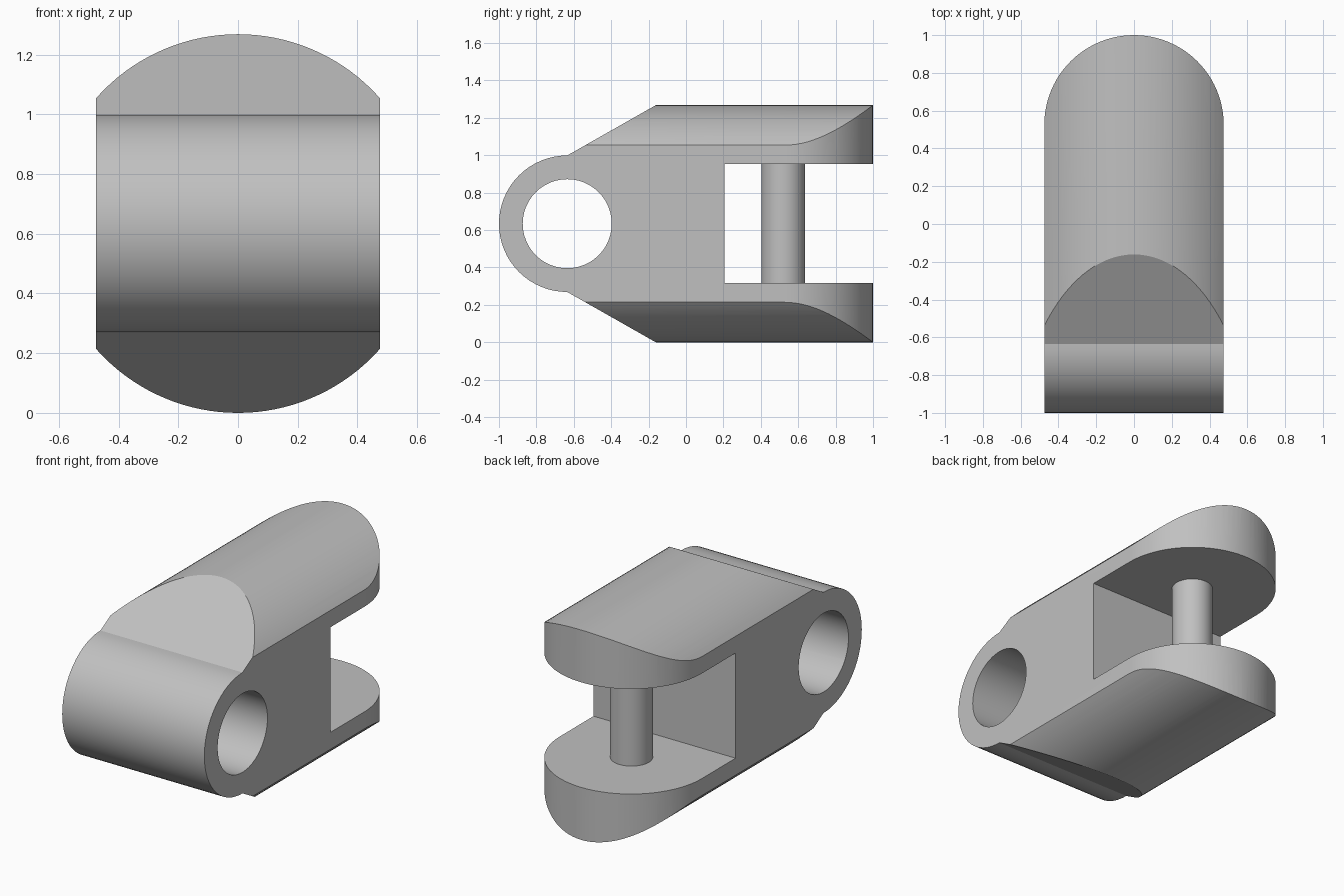
import bpy, bmesh, math

if "Cube" in bpy.data.objects:
    bpy.data.objects.remove(bpy.data.objects["Cube"])

MID = 0.634           # height of the centre line
HALF_WIDTH = 0.475
EYE_Y = -0.635        # centre of the cross hole
PIN_Y = 0.525         # centre of the fork pin

grey = bpy.data.materials.new("plain_grey")
grey.use_nodes = True
grey.diffuse_color = (0.53, 0.53, 0.53, 1)
grey.node_tree.nodes["Principled BSDF"].inputs["Base Color"].default_value = (0.53, 0.53, 0.53, 1)


def arc(cu, cv, r, start, end, steps):
    """Points on an arc, angles in degrees."""
    angles = [math.radians(start + (end - start) * i / steps) for i in range(steps + 1)]
    return [(cu + r * math.cos(a), cv + r * math.sin(a)) for a in angles]


def circle(cu, cv, r, sides):
    return arc(cu, cv, r, 0, 360, sides)[:-1]


def prism(name, outline, axis, low, high):
    """Extrude a closed outline along one axis."""
    place = {"x": lambda u, v, w: (w, u, v),
             "y": lambda u, v, w: (u, w, v),
             "z": lambda u, v, w: (u, v, w)}[axis]
    bm = bmesh.new()
    face = bm.faces.new([bm.verts.new(place(u, v, low)) for u, v in outline])
    grown = bmesh.ops.extrude_face_region(bm, geom=[face])["geom"]
    bmesh.ops.translate(bm, vec=place(0, 0, high - low),
                        verts=[g for g in grown if isinstance(g, bmesh.types.BMVert)])
    bmesh.ops.recalc_face_normals(bm, faces=bm.faces)
    mesh = bpy.data.meshes.new(name)
    bm.to_mesh(mesh)
    bm.free()
    mesh.materials.append(grey)
    obj = bpy.data.objects.new(name, mesh)
    bpy.context.collection.objects.link(obj)
    return obj


def select(obj):
    bpy.ops.object.select_all(action="DESELECT")
    obj.select_set(True)
    bpy.context.view_layer.objects.active = obj


def combine(obj, cutter, operation):
    mod = obj.modifiers.new("cut", "BOOLEAN")
    mod.operation, mod.object, mod.solver = operation, cutter, "EXACT"
    select(obj)
    bpy.ops.object.modifier_apply(modifier=mod.name)
    bpy.data.objects.remove(cutter)


# Side outline: round nose, sloping shoulders, straight back
side = arc(EYE_Y, MID, 0.365, 90, 270, 32)
side += [(0.015, -0.1), (1.2, -0.1), (1.2, 1.368), (0.015, 1.368)]
body = prism("link_body", side, "x", -0.7, 0.7)

# Plan outline: flat sides with a rounded back end
plan = [(-HALF_WIDTH, -1.2), (HALF_WIDTH, -1.2)]
plan += arc(0, PIN_Y, HALF_WIDTH, 0, 180, 48)
combine(body, prism("plan_shape", plan, "z", -0.3, 1.6), "INTERSECT")

# Barrel that curves the top and bottom
combine(body, prism("barrel", circle(0, MID, MID, 128), "y", -1.3, 1.3), "INTERSECT")

# Cross hole and fork slot
combine(body, prism("cross_hole", circle(EYE_Y, MID, 0.238, 48), "x", -0.8, 0.8), "DIFFERENCE")
slot = [(0.205, 0.317), (1.3, 0.317), (1.3, 0.952), (0.205, 0.952)]
combine(body, prism("slot", slot, "x", -0.8, 0.8), "DIFFERENCE")

# Pin across the fork
pin = prism("fork_pin", circle(0, 0.52, 0.117, 48), "z", 0.3, 0.97)

for obj in (body, pin):
    select(obj)
    bpy.ops.object.shade_smooth_by_angle(angle=math.radians(25))
